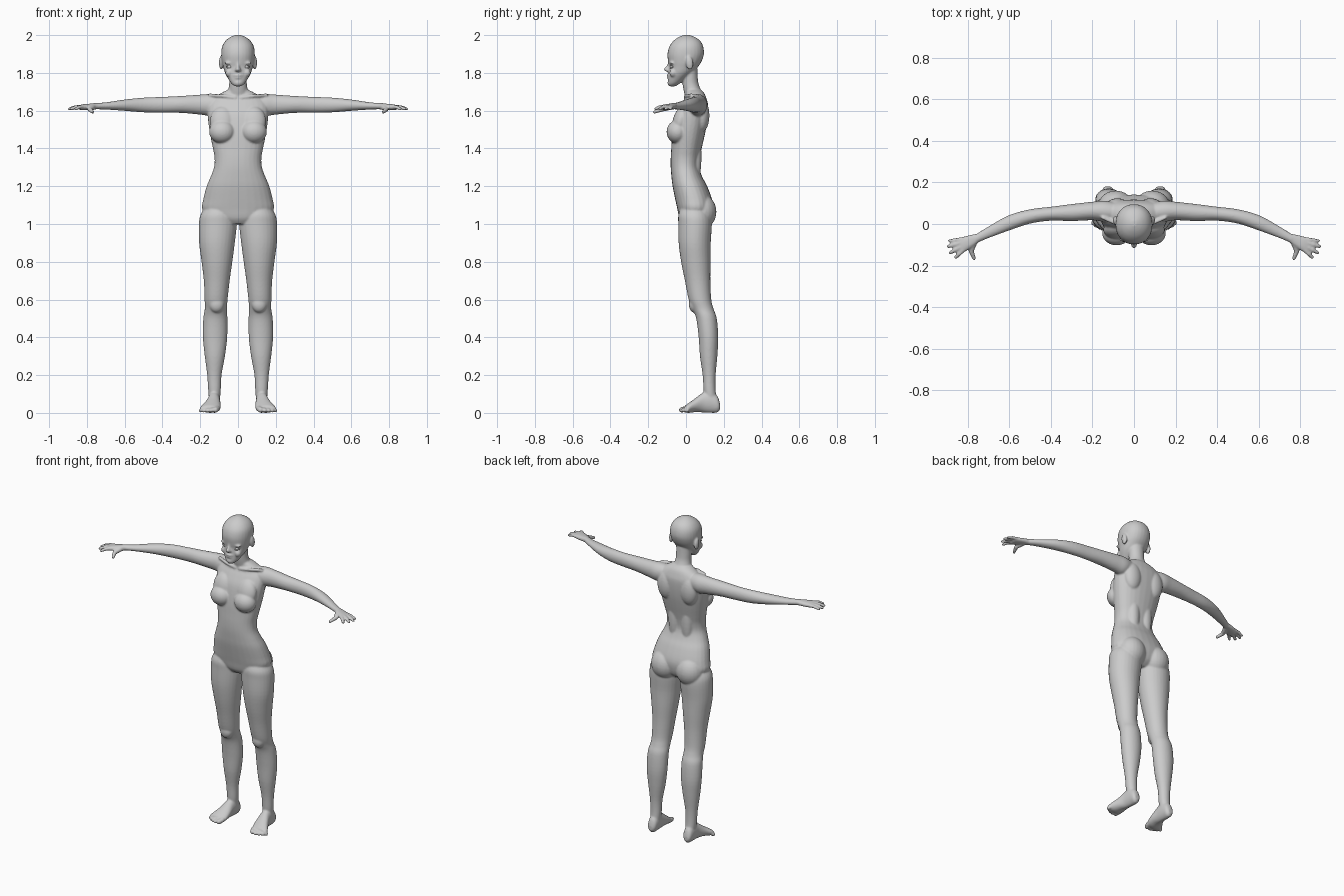
import bpy, bmesh, math
from mathutils import Vector, Matrix


def loft(bm, axis, rows, n=28, power=2.0, steps=4):
    """Closed loft of rounded sections: (position, lo1, hi1, lo2, hi2) along an axis."""
    rows = [Vector(r) for r in rows]
    fine = []
    for i in range(len(rows) - 1):
        p0, p1 = rows[max(i - 1, 0)], rows[i]
        p2, p3 = rows[i + 1], rows[min(i + 2, len(rows) - 1)]
        for k in range(steps):
            t = k / steps
            fine.append(0.5 * (2 * p1 + (p2 - p0) * t + (2 * p0 - 5 * p1 + 4 * p2 - p3) * t * t
                               + (3 * p1 - p0 - 3 * p2 + p3) * t ** 3))
    fine.append(rows[-1])
    rings = []
    for p, a0, a1, b0, b1 in fine:
        ring = []
        for j in range(n):
            an = 2 * math.pi * j / n
            c, s = math.cos(an), math.sin(an)
            u = (a0 + a1) / 2 + (a1 - a0) / 2 * math.copysign(abs(c) ** (2 / power), c)
            v = (b0 + b1) / 2 + (b1 - b0) / 2 * math.copysign(abs(s) ** (2 / power), s)
            ring.append(bm.verts.new({'x': (p, u, v), 'y': (u, p, v), 'z': (u, v, p)}[axis]))
        rings.append(ring)
    for r, q in zip(rings, rings[1:]):
        for j in range(n):
            bm.faces.new((r[j], r[(j + 1) % n], q[(j + 1) % n], q[j]))
    bm.faces.new(rings[0])
    bm.faces.new(rings[-1])


def blob(bm, c, r, tilt=0.0):
    m = Matrix.Translation(c) @ Matrix.Rotation(tilt, 4, 'X') @ Matrix.Diagonal((*r, 1))
    bmesh.ops.create_uvsphere(bm, u_segments=24, v_segments=16, radius=1, matrix=m)


def tube(bm, pts, radii):
    """Chain of tapered capsules."""
    pts = [Vector(p) for p in pts]
    for p, r in zip(pts, radii):
        blob(bm, p, (r, r, r))
    for a, b, ra, rb in zip(pts, pts[1:], radii, radii[1:]):
        d = b - a
        m = Matrix.Translation((a + b) / 2) @ d.to_track_quat('Z', 'Y').to_matrix().to_4x4()
        bmesh.ops.create_cone(bm, cap_ends=True, segments=16, radius1=ra, radius2=rb,
                              depth=d.length, matrix=m)


def mirror_x(bm):
    dup = bmesh.ops.duplicate(bm, geom=bm.verts[:] + bm.edges[:] + bm.faces[:])['geom']
    for v in [g for g in dup if isinstance(g, bmesh.types.BMVert)]:
        v.co.x *= -1


def finish(bm, name):
    bmesh.ops.recalc_face_normals(bm, faces=bm.faces[:])
    for f in bm.faces:
        f.smooth = True
    me = bpy.data.meshes.new(name)
    bm.to_mesh(me)
    bm.free()
    ob = bpy.data.objects.new(name, me)
    bpy.context.collection.objects.link(ob)
    return ob


bm = bmesh.new()

# leg: z, x inner, x outer, y front, y back
loft(bm, 'z', [
    (1.10, .03, .165, -.02, .11), (1.05, .012, .198, -.04, .13), (1.0, .006, .207, -.041, .137),
    (.9, .017, .206, -.039, .131), (.8, .03, .193, -.026, .13), (.7, .044, .181, -.006, .129),
    (.6, .055, .177, .014, .134), (.55, .058, .176, .034, .146), (.5, .056, .184, .054, .163),
    (.4, .057, .186, .067, .171), (.3, .069, .176, .074, .166), (.2, .087, .163, .088, .157),
    (.12, .091, .158, .093, .157), (.06, .097, .152, .10, .165)])
blob(bm, (.113, .045, .575), (.04, .03, .045))

# foot: y, x inner, x outer, z low, z high
loft(bm, 'y', [
    (.18, .112, .142, .018, .05), (.166, .098, .153, .002, .09), (.13, .094, .157, 0, .12),
    (.09, .094, .162, .002, .108), (.05, .091, .179, .004, .078), (.015, .093, .199, 0, .053),
    (-.006, .104, .20, .002, .038)])
for x0, y0, x1, y1, r in [(.110, .0, .119, -.023, .015), (.135, -.002, .142, -.026, .0115),
                          (.154, 0, .162, -.019, .011), (.172, .004, .181, -.009, .011),
                          (.188, .012, .197, .004, .011)]:
    tube(bm, [(x0, y0, .022), (x1, y1, r + .001)], [r, r])

# arm: x, y front, y back, z low, z high
loft(bm, 'x', [
    (.07, .01, .095, 1.60, 1.68), (.14, .01, .112, 1.573, 1.688), (.2, .018, .107, 1.579, 1.685),
    (.3, .014, .096, 1.588, 1.678), (.4, .016, .083, 1.589, 1.673), (.5, .002, .071, 1.591, 1.669),
    (.6, -.031, .043, 1.599, 1.659), (.7, -.068, -.011, 1.606, 1.644), (.76, -.093, -.049, 1.607, 1.641)])

# palm, fingers and thumb
loft(bm, 'x', [
    (.75, -.088, -.046, 1.607, 1.641), (.785, -.115, -.052, 1.605, 1.637),
    (.82, -.137, -.061, 1.603, 1.634), (.838, -.138, -.07, 1.604, 1.63)], power=2.4)
for base, tip, r in [((.822, -.072), (.888, -.081), .0095), ((.832, -.09), (.893, -.108), .0105),
                     ((.832, -.109), (.884, -.138), .0105), ((.822, -.125), (.858, -.160), .0105)]:
    a, b = Vector((*base, 1.62)), Vector((*tip, 1.609))
    tube(bm, [a, (a + b) / 2 + Vector((0, 0, .004)), b], [r + .001, r, r - .0015])
tube(bm, [(.768, -.085, 1.619), (.784, -.13, 1.606), (.770, -.166, 1.593)], [.016, .0125, .0095])

# breast, buttock, shoulder blade, collarbone, ear
blob(bm, (.084, -.045, 1.488), (.069, .058, .062))
blob(bm, (.082, -.028, 1.545), (.066, .042, .08), -.25)
blob(bm, (.088, .083, 1.065), (.086, .078, .092))
blob(bm, (.08, .082, 1.575), (.058, .042, .09))
blob(bm, (.045, .05, 1.36), (.038, .032, .16))
tube(bm, [(.016, -.004, 1.668), (.08, .0, 1.678), (.15, .03, 1.682)], [.010, .009, .009])
blob(bm, (.089, .018, 1.853), (.012, .020, .037), .15)
blob(bm, (.042, -.074, 1.852), (.03, .014, .008))
blob(bm, (.047, -.068, 1.80), (.02, .02, .022))
mirror_x(bm)


def central(rows, power=2.0):
    loft(bm, 'z', [(z, -h, h, f, b) for z, h, f, b in rows], power=power)


# torso: z, half width, y front, y back
central([
    (1.0, .09, -.015, .09), (1.03, .155, -.035, .125), (1.08, .190, -.046, .14),
    (1.13, .184, -.057, .138), (1.2, .166, -.071, .112), (1.25, .145, -.077, .086),
    (1.3, .127, -.081, .07), (1.35, .124, -.081, .073), (1.4, .133, -.078, .083),
    (1.46, .145, -.074, .097), (1.52, .155, -.066, .109), (1.58, .161, -.052, .116),
    (1.63, .160, -.027, .117), (1.66, .14, -.01, .11), (1.69, .095, -.003, .098),
    (1.71, .056, -.003, .08)], 2.25)
# neck
central([(1.65, .06, 0, .10), (1.70, .054, -.011, .083), (1.74, .047, -.018, .067),
         (1.78, .047, -.02, .062), (1.82, .048, -.02, .06)])
# head
central([(1.729, .016, -.09, -.055), (1.742, .034, -.095, -.035), (1.77, .053, -.094, 0),
         (1.80, .069, -.092, .036), (1.83, .078, -.09, .062), (1.86, .085, -.095, .082),
         (1.90, .089, -.098, .095), (1.94, .084, -.088, .091), (1.97, .066, -.066, .075),
         (1.99, .040, -.038, .047), (2.001, .012, -.01, .016)], 2.15)
# nose, lips and chin
central([(1.862, .007, -.095, -.07), (1.84, .008, -.102, -.07), (1.822, .013, -.118, -.07),
         (1.812, .017, -.113, -.07), (1.804, .012, -.098, -.07)])
blob(bm, (0, -.089, 1.787), (.025, .013, .007))
blob(bm, (0, -.088, 1.774), (.021, .013, .007))
blob(bm, (0, -.083, 1.747), (.022, .016, .014))

# fuse everything into one smooth skin
body = finish(bm, "body")
rm = body.modifiers.new("fuse", 'REMESH')
rm.mode = 'VOXEL'
rm.voxel_size = .005
rm.use_smooth_shade = True
sm = body.modifiers.new("soften", 'SMOOTH')
sm.factor = .5
sm.iterations = 7

# eyeballs and eyelids
bm = bmesh.new()
blob(bm, (.042, -.068, 1.832), (.015, .015, .012))
mirror_x(bm)
finish(bm, "eyeballs")
bm = bmesh.new()
for up in (1, -1):
    arc = [(.042 + .019 * math.cos(t), -.082 + .5 * (.019 * math.cos(t) + .004) * (math.cos(t) > 0),
            1.832 + up * .008 * math.sin(t)) for t in [math.pi * k / 6 for k in range(7)]]
    tube(bm, arc, [.0018] * 7)
mirror_x(bm)
finish(bm, "eyelids")
